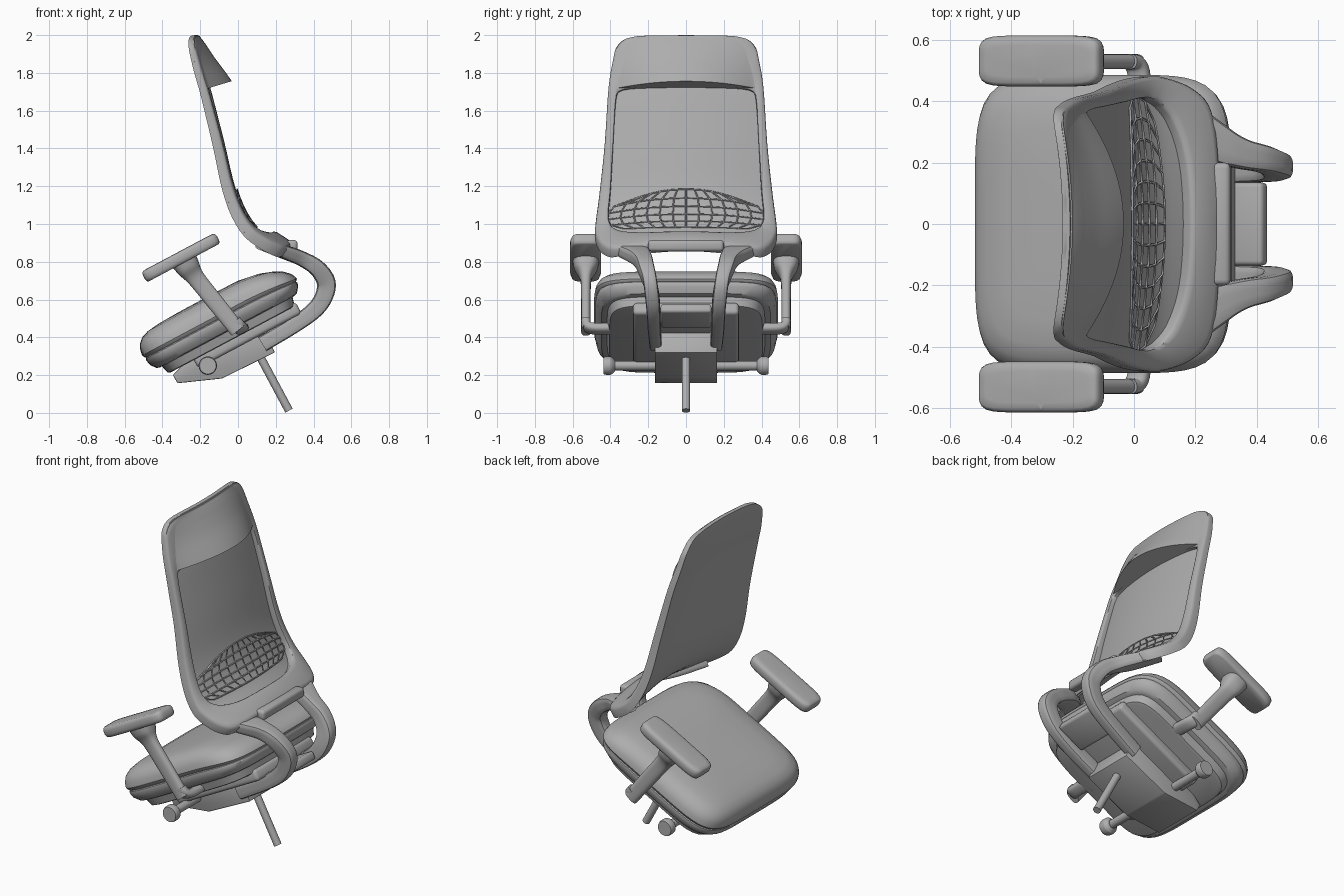
import bpy, bmesh, math
from mathutils import Vector, Matrix

if "Cube" in bpy.data.objects:
    bpy.data.objects.remove(bpy.data.objects["Cube"], do_unlink=True)

grey = bpy.data.materials.new("plain grey")
grey.use_nodes = True
COLOUR = (0.42, 0.42, 0.42, 1)
grey.diffuse_color = COLOUR
grey.node_tree.nodes["Principled BSDF"].inputs["Base Color"].default_value = COLOUR

LEAN = Matrix.Rotation(math.radians(-28), 4, 'Y')
TILT = Matrix.Translation((0, 0, 0.5)) @ LEAN


def finish(name, bm, angle=35):
    bmesh.ops.recalc_face_normals(bm, faces=bm.faces)
    mesh = bpy.data.meshes.new(name)
    bm.to_mesh(mesh)
    bm.free()
    ob = bpy.data.objects.new(name, mesh)
    bpy.context.collection.objects.link(ob)
    mesh.materials.append(grey)
    bpy.ops.object.select_all(action='DESELECT')
    ob.select_set(True)
    bpy.context.view_layer.objects.active = ob
    bpy.ops.object.shade_smooth_by_angle(angle=math.radians(angle))
    return ob


def loft(name, rings, closed=False, angle=35):
    """Skin a list of equal-length rings of points."""
    bm = bmesh.new()
    vs = [[bm.verts.new(p) for p in r] for r in rings]
    n, m = len(vs), len(vs[0])
    for i in range(n if closed else n - 1):
        a, b = vs[i], vs[(i + 1) % n]
        for j in range(m):
            k = (j + 1) % m
            bm.faces.new((a[j], a[k], b[k], b[j]))
    if not closed:
        bm.faces.new(vs[0])
        bm.faces.new(vs[-1])
    return finish(name, bm, angle)


def spline(pts, k=5):
    """Smooth curve through points of any dimension."""
    p = [Vector(q) for q in pts]
    p = [p[0]] + p + [p[-1]]
    out = []
    for i in range(1, len(p) - 2):
        a, b, c, d = p[i - 1:i + 3]
        for j in range(k):
            t = j / k
            out.append(0.5 * (2 * b + (c - a) * t + (2 * a - 5 * b + 4 * c - d) * t * t
                              + (3 * b - a - 3 * c + d) * t ** 3))
    return out + [p[-1]]


def squircle(a, b, power, n):
    pts = []
    for i in range(n):
        t = 2 * math.pi * i / n
        c, s = math.cos(t), math.sin(t)
        r = (abs(c) ** power + abs(s) ** power) ** (-1 / power)
        pts.append((a * r * c, b * r * s))
    return pts


def sweep(name, path, power=2, ref=(0, 1, 0), n=24):
    """Sweep a rounded section; path items are x, y, z, width along ref, depth."""
    pts, rings = spline(path), []
    for i, p in enumerate(pts):
        t = Vector((pts[min(i + 1, len(pts) - 1)] - pts[max(i - 1, 0)])[:3]).normalized()
        side = Vector(ref)
        side = (side - t * side.dot(t)).normalized()
        up = t.cross(side)
        rings.append([Vector(p[:3]) + side * a + up * b
                      for a, b in squircle(p[3] / 2, p[4] / 2, power, n)])
    return loft(name, rings)


def box(name, centre, size, bevel=0.01, tilted=True):
    """Bevelled box; tilted boxes use seat coordinates."""
    bm = bmesh.new()
    bmesh.ops.create_cube(bm, size=1, matrix=Matrix.Translation(centre) @ Matrix.Diagonal((*size, 1)))
    bmesh.ops.bevel(bm, geom=bm.edges[:], offset=bevel, segments=3, affect='EDGES', profile=0.5)
    if tilted:
        bm.transform(TILT)
    return finish(name, bm)


# Backrest surface: side profile measured by arc length s, dished across its width
profile = spline([(-.288, 2), (-.284, 1.95), (-.25, 1.82), (-.212, 1.7), (-.178, 1.57), (-.135, 1.4),
                  (-.088, 1.2), (-.038, 1.06), (.03, .95), (.12, .872), (.25, .785)], 8)
lengths = [0]
for a, b in zip(profile, profile[1:]):
    lengths.append(lengths[-1] + (b - a).length)


def back_point(y, s, depth):
    i = 0
    while i < len(lengths) - 2 and lengths[i + 1] < s:
        i += 1
    a, b = profile[i], profile[i + 1]
    p = a.lerp(b, (s - lengths[i]) / (lengths[i + 1] - lengths[i]))
    lo, hi = profile[max(i - 2, 0)], profile[min(i + 3, len(profile) - 1)]
    t = (hi - lo).normalized()
    d = depth + 0.055 * (1 - (y / 0.45) ** 2)
    return Vector((p.x - t.y * d, y, p.y + t.x * d))


outer = spline([(0, 0), (.22, .003), (.31, .02), (.365, .07), (.385, .14), (.41, .3), (.43, .6),
                (.455, .85), (.48, 1.08), (.475, 1.18), (.44, 1.28), (.37, 1.34), (.2, 1.35), (0, 1.34)])
inner = spline([(0, .305), (.2, .307), (.3, .31), (.345, .318), (.365, .34), (.375, .42), (.385, .6),
                (.398, .85), (.41, 1), (.405, 1.07), (.38, 1.13), (.32, 1.18), (.2, 1.215), (0, 1.225)])


def slab(name, rows, front, back, cols=28):
    """Sheet between two depths; rows are half width and s."""
    rings = []
    for w, s in rows:
        ys = [w * (2 * j / cols - 1) for j in range(cols + 1)]
        rings.append([back_point(y, s, front) for y in ys]
                     + [back_point(y, s, back(y / w, s)) for y in reversed(ys)])
    return loft(name, rings)


# Front sheet of the backrest
sheet_rows = [(max(y, .03), s) for y, s in outer if s <= 1.335]
slab("back_sheet", sheet_rows, 0, lambda u, s: .014)


def rail_depth(s):
    return .034 + .024 * s


# Ring frame behind the sheet
SECTION = [(0, .1), (0, .7), (.06, .92), (.18, 1), (.82, 1), (.95, .92), (1, .75), (1, .1)]
rings = []
for sign, order in ((1, range(len(outer))), (-1, range(len(outer) - 2, 0, -1))):
    for i in order:
        ring = []
        for f, d in SECTION:
            y, s = outer[i].lerp(inner[i], f)
            ring.append(back_point(sign * y, s, d * rail_depth(s)))
        rings.append(ring)
loft("back_frame", rings, closed=True, angle=50)

# Headrest wedge that swells toward its lower middle and fades into the rails
head_rows = [(max(y, .03) * .985, s) for y, s in outer if .004 < s < .28] + [(.4, .29), (.4, .308)]
slab("headrest", head_rows, .008,
     lambda u, s: rail_depth(s) - .004 + s / .308 * .095 * max(0, 1 - (u / .92) ** 2))

# Lumbar net
bm = bmesh.new()
net = []
for i, half in enumerate((.27, .38, .41, .415, .4, .33)):
    f = i / 5
    net.append([bm.verts.new(back_point(half * u, .865 + .265 * f + (.05 - .07 * f) * u * u, .02))
                for u in [j / 6 - 1 for j in range(13)]])
for a, b in zip(net, net[1:]):
    for j in range(12):
        bm.faces.new((a[j], a[j + 1], b[j + 1], b[j]))
lumbar = finish("lumbar_net", bm)
wire = lumbar.modifiers.new("strands", 'WIREFRAME')
wire.thickness = .008
wire.use_boundary = True

# Crossbar under the backrest
box("back_crossbar", (.285, 0, .885), (.06, .4, .06), .018, tilted=False)


# Seat cushion with a seam groove, and the pan below; the cushion top slopes off at the rear
def seat_part(name, levels, power):
    rings = []
    for v, k in levels:
        ring = []
        for u, y in squircle(.457 * k, .487 * k, power, 96):
            u -= .083
            drop = .07 * max(0, (u - .05) / .32) ** 2 * max(0, v) / .178
            ring.append(TILT @ Vector((u, y, v - drop)))
        rings.append(ring)
    loft(name, rings)


seat_part("seat_cushion", [(-.035, .88), (-.03, .92), (0, .97), (.03, .985), (.04, .982), (.045, .972),
                           (.05, .985), (.065, 1), (.095, .99), (.125, .96), (.15, .9), (.165, .81),
                           (.173, .65), (.177, .4), (.178, .1)], 5.5)
seat_part("seat_pan", [(-.085, .8), (-.08, .83), (-.03, .86)], 6)
box("seat_mount", (0, 0, -.1), (.62, .56, .07), .02)
box("rear_plate", (.31, 0, -.15), (.19, .27, .05), .015)

# Tilt mechanism housing
bm = bmesh.new()
side = [(-.345, .2), (-.32, .157), (-.085, .182), (.195, .32), (.15, .42), (.08, .47), (-.26, .29)]
face = bm.faces.new([bm.verts.new((x, -.165, z)) for x, z in side])
out = bmesh.ops.extrude_face_region(bm, geom=[face])
bmesh.ops.translate(bm, verts=[v for v in out["geom"] if isinstance(v, bmesh.types.BMVert)],
                    vec=(0, .33, 0))
bmesh.ops.bevel(bm, geom=bm.edges[:], offset=.006, segments=2, affect='EDGES', profile=.5)
finish("mechanism_housing", bm)

# Gas column
sweep("gas_column", [(.1, 0, .33, .044, .044), (.18, 0, .18, .044, .044), (.27, 0, .012, .044, .044)])

# The chair faces -x, so its paired parts lie toward +y and -y
for sgn, tag in ((1, "plus_y"), (-1, "minus_y")):
    # Curved band joining the backrest to the mechanism
    sweep("back_support_" + tag,
          [(x, sgn * y, z, w, d) for x, y, z, w, d in
           [(.13, .385, .89, .1, .06), (.25, .275, .85, .13, .075), (.34, .232, .815, .1, .08),
            (.42, .212, .765, .085, .09), (.467, .19, .69, .075, .1), (.452, .178, .61, .075, .095),
            (.4, .172, .54, .072, .09), (.29, .168, .46, .07, .085), (.13, .16, .365, .065, .085)]], 5)
    # Armrest pad
    rings = []
    for v, k in [(-.031, .86), (-.026, .94), (-.012, 1), (.012, 1), (.025, .95), (.031, .86), (.033, .6)]:
        rings.append([Matrix.Translation((-.302, sgn * .532, .822)) @ LEAN
                      @ Vector((a - math.copysign((1 - k) * .08, a), b * k, v))
                      for a, b in squircle(.222, .083, 6, 56)])
    loft("arm_pad_" + tag, rings, angle=50)
    # Flared post and inward foot
    sweep("arm_post_" + tag,
          [(x, sgn * .53, z, w, d) for x, z, w, d in
           [(-.285, .805, .14, .14), (-.26, .765, .12, .125), (-.22, .71, .06, .095),
            (-.12, .585, .05, .09), (0, .435, .05, .085)]], 2.8)
    sweep("arm_foot_" + tag,
          [(x, sgn * y, z, .075, .05) for x, y, z in
           [(-.02, .53, .485), (0, .525, .46), (.015, .495, .447), (.02, .42, .445), (.02, .3, .45)]],
          2.8, (.883, 0, .469))
    box("arm_bracket_" + tag, (0, sgn * .335, -.06), (.13, .1, .05), .01)
    # Adjuster rod and knob
    sweep("adjuster_rod_" + tag, [(-.16, sgn * y, .25, .05, .05) for y in (.15, .28, .4)], 2, (0, 0, 1))
    sweep("adjuster_knob_" + tag,
          [(-.16, sgn * y, .25, r, r) for y, r in
           ((.375, .055), (.39, .085), (.4, .096), (.425, .096), (.438, .088))], 2, (0, 0, 1), 32)
